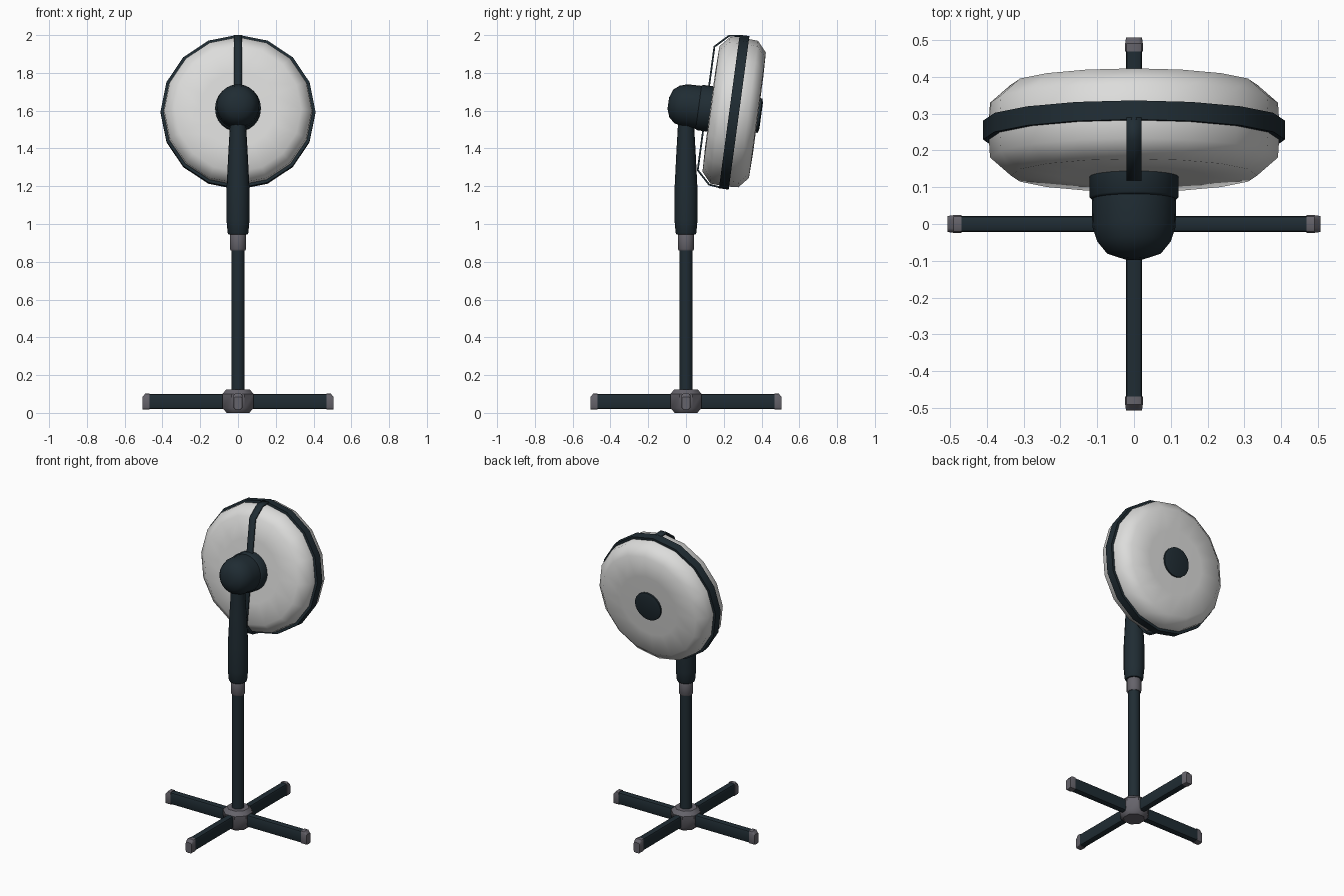
import bpy, bmesh, math
from mathutils import Matrix, Vector

if "Cube" in bpy.data.objects:
    bpy.data.objects.remove(bpy.data.objects["Cube"])


def material(name, rgb):
    m = bpy.data.materials.new(name)
    m.use_nodes = True
    m.diffuse_color = (*rgb, 1)
    m.node_tree.nodes["Principled BSDF"].inputs["Base Color"].default_value = (*rgb, 1)
    return m


DARK = material("dark slate", (0.014, 0.025, 0.033))
GREY = material("mid grey", (0.13, 0.125, 0.145))
WHITE = material("off white", (0.72, 0.72, 0.71))

# Fan head frame: local z points out of the fan, local -y points up
HEAD = Matrix.Translation((0, 0.255, 1.592)) @ Matrix.Rotation(math.radians(-97.7), 4, "X")


def finish(bm, name, mat, matrix=Matrix(), angle=50):
    bmesh.ops.recalc_face_normals(bm, faces=bm.faces)
    mesh = bpy.data.meshes.new(name)
    bm.to_mesh(mesh)
    bm.free()
    mesh.materials.append(mat)
    ob = bpy.data.objects.new(name, mesh)
    bpy.context.collection.objects.link(ob)
    ob.matrix_world = matrix
    bpy.ops.object.select_all(action="DESELECT")
    ob.select_set(True)
    bpy.context.view_layer.objects.active = ob
    bpy.ops.object.shade_smooth_by_angle(angle=math.radians(angle))
    return ob


def lathe(name, profile, mat, sides=16, matrix=Matrix(), closed=False, turn=0.0, angle=50):
    """Revolve (radius, height) points around local z."""
    bm = bmesh.new()
    rings = []
    for r, h in profile:
        steps = [turn + math.tau * i / sides for i in range(sides)]
        rings.append([bm.verts.new((r * math.cos(a), r * math.sin(a), h)) for a in steps])
    pairs = list(zip(rings, rings[1:]))
    if closed:
        pairs.append((rings[-1], rings[0]))
    else:
        bm.faces.new(rings[0])
        bm.faces.new(rings[-1])
    for a, b in pairs:
        for i in range(sides):
            j = (i + 1) % sides
            bm.faces.new((a[i], a[j], b[j], b[i]))
    return finish(bm, name, mat, matrix, angle)


def bar(name, x0, x1, half_width, z0, z1, mat, matrix, bevel, slope=0.0):
    """Bar along x with softened long edges and an optionally sloped outer top."""
    bm = bmesh.new()
    bmesh.ops.create_cube(bm, size=1)
    for v in bm.verts:
        v.co = Vector((x1 if v.co.x > 0 else x0,
                       math.copysign(half_width, v.co.y),
                       z1 if v.co.z > 0 else z0))
    long_edges = [e for e in bm.edges if abs(e.verts[0].co.x - e.verts[1].co.x) > 0.01]
    bmesh.ops.bevel(bm, geom=long_edges, offset=bevel, segments=2, profile=0.5, affect="EDGES")
    if slope:
        cut = bmesh.ops.bisect_plane(bm, geom=bm.verts[:] + bm.edges[:] + bm.faces[:],
                                     plane_co=(x1 - 0.016, 0, 0), plane_no=(1, 0, 0))
        for v in bm.verts:
            if v.co.x > x1 - 0.001:
                top = (v.co.z - z0) / (z1 - z0)
                v.co.z -= slope * top
                v.co.y *= 0.9
    return finish(bm, name, mat, matrix, 40)


# Cross base: hub, four legs and their end caps
lathe("base_hub", [(0.065, 0), (0.088, 0.025), (0.09, 0.1), (0.066, 0.125)],
      GREY, sides=8, turn=math.pi / 8, angle=40)
for i, side in enumerate(("left", "back", "right", "front")):
    turn = Matrix.Rotation(i * math.pi / 2, 4, "Z")
    bar(f"{side}_leg", 0.05, 0.475, 0.022, 0.021, 0.1, DARK, turn, 0.012)
    bar(f"{side}_leg_cap", 0.468, 0.506, 0.024, 0.018, 0.103, GREY, turn, 0.012, slope=0.018)

# Pole, height clamp and neck
lathe("pole", [(0.035, 0.1), (0.035, 0.88)], DARK)
lathe("height_clamp", [(0.038, 0.86), (0.043, 0.868), (0.043, 0.938), (0.04, 0.946)], GREY)
lathe("neck", [(0.05, 0.945), (0.055, 0.955), (0.061, 1.02), (0.061, 1.18),
               (0.051, 1.38), (0.043, 1.52), (0.042, 1.63)], DARK)

# Motor housing with rounded rear and a wider collar
lathe("motor_housing", [(0.03, -0.352), (0.075, -0.336), (0.1, -0.305), (0.113, -0.265),
                        (0.115, -0.18)], DARK, sides=24, matrix=HEAD)
lathe("motor_collar", [(0.115, -0.19), (0.121, -0.184), (0.121, -0.12)],
      DARK, sides=24, matrix=HEAD)

# Fan guard, its rim and the centre badge
lathe("fan_guard", [(0.2, -0.128), (0.335, -0.124), (0.391, -0.075), (0.396, 0),
                    (0.391, 0.075), (0.335, 0.124), (0.2, 0.128)],
      WHITE, matrix=HEAD, angle=60)
lathe("guard_rim", [(0.385, -0.026), (0.41, -0.026), (0.41, 0.026), (0.385, 0.026)],
      DARK, matrix=HEAD, closed=True)
lathe("centre_disc", [(0.092, 0.12), (0.092, 0.138), (0.07, 0.144)],
      DARK, sides=24, matrix=HEAD)

# Flat support strip running over the rear of the guard
half = [(0.404, -0.02), (0.398, -0.08), (0.33, -0.15)]
path = half + [(-r, u) for r, u in reversed(half)]
bm = bmesh.new()
rows = [[bm.verts.new((x, -r, u)) for x in (-0.021, 0.021)] for r, u in path]
for a, b in zip(rows, rows[1:]):
    bm.faces.new((a[0], a[1], b[1], b[0]))
strip = finish(bm, "rear_support_strip", DARK, HEAD, 30)
thick = strip.modifiers.new("thickness", "SOLIDIFY")
thick.thickness = 0.01
thick.offset = 0
